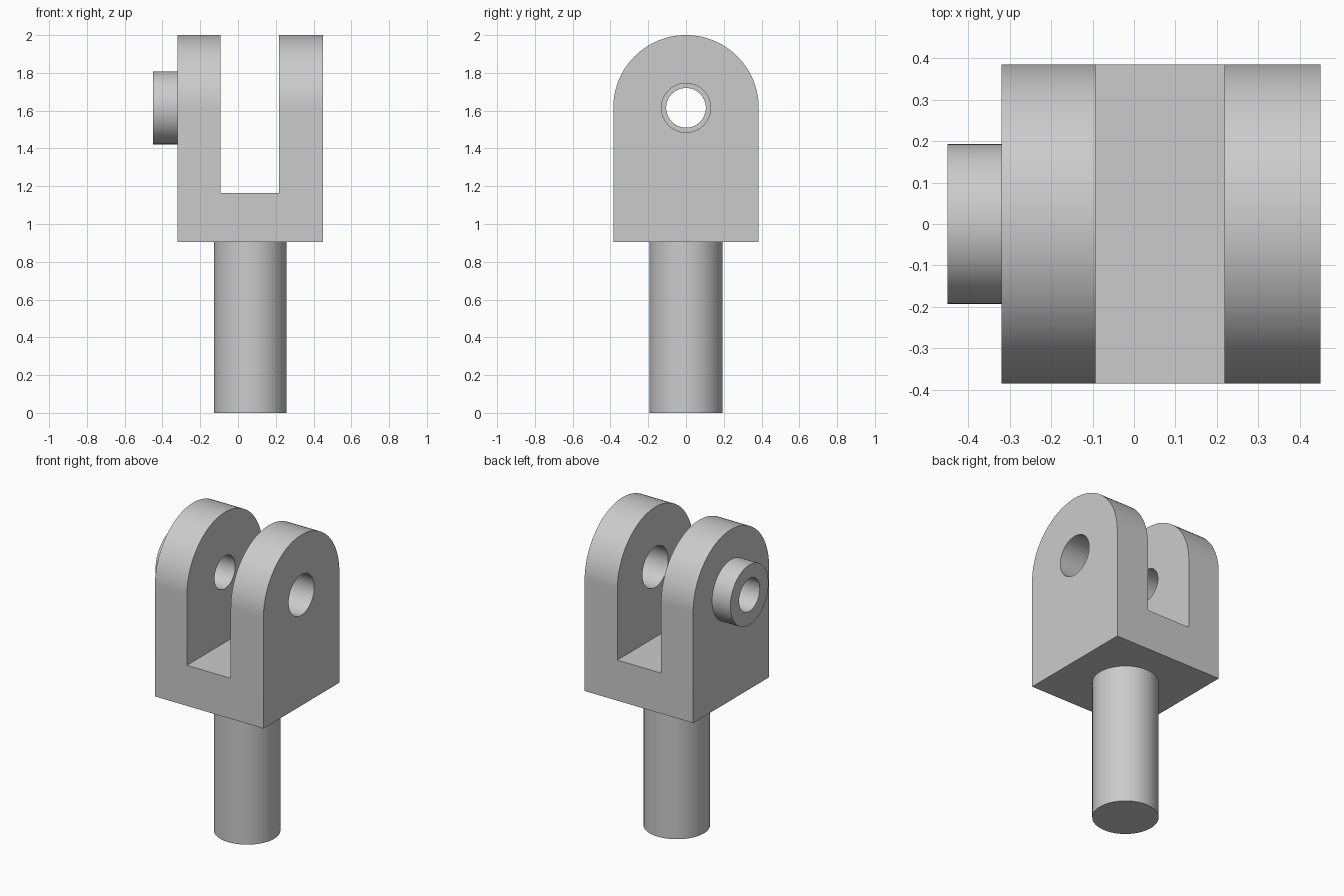
import bpy, bmesh, math
from mathutils import Matrix

cube = bpy.data.objects.get("Cube")
if cube:
    bpy.data.objects.remove(cube, do_unlink=True)

steel = bpy.data.materials.new("plain_grey")
steel.use_nodes = True
GREY = (0.6, 0.6, 0.6, 1)
steel.diffuse_color = GREY
steel.node_tree.nodes["Principled BSDF"].inputs["Base Color"].default_value = GREY

PIN_Z = 1.615            # height of the pin axis
MID_X = 0.065            # centre of the fork and stem
HALF = 0.385             # half width of the fork
STEM_R = 0.193
BASE_Z, FLOOR_Z = 0.905, 1.165


def finish(bm, name):
    bmesh.ops.recalc_face_normals(bm, faces=bm.faces)
    mesh = bpy.data.meshes.new(name)
    bm.to_mesh(mesh)
    bm.free()
    mesh.materials.append(steel)
    obj = bpy.data.objects.new(name, mesh)
    bpy.context.collection.objects.link(obj)
    return obj


def extrude_x(name, profile, x0, x1):
    """Extrude a (y, z) outline from x0 to x1."""
    bm = bmesh.new()
    face = bm.faces.new([bm.verts.new((x0, y, z)) for y, z in profile])
    new = bmesh.ops.extrude_face_region(bm, geom=[face])["geom"]
    verts = [v for v in new if isinstance(v, bmesh.types.BMVert)]
    bmesh.ops.translate(bm, verts=verts, vec=(x1 - x0, 0, 0))
    return finish(bm, name)


def arc(radius, start, end, steps):
    angles = [start + (end - start) * i / steps for i in range(steps + 1)]
    return [(radius * math.cos(a), PIN_Z + radius * math.sin(a)) for a in angles]


def pin_cylinder(name, radius, x0, x1):
    return extrude_x(name, arc(radius, 0, math.tau, 64)[:-1], x0, x1)


def cut(target, cutter):
    mod = target.modifiers.new("cut", 'BOOLEAN')
    mod.operation = 'DIFFERENCE'
    mod.solver = 'EXACT'
    mod.object = cutter
    bpy.context.view_layer.objects.active = target
    bpy.ops.object.modifier_apply(modifier=mod.name)
    bpy.data.objects.remove(cutter, do_unlink=True)


# Fork: arched block with a slot between its two prongs
outline = [(-HALF, BASE_Z), (HALF, BASE_Z)] + arc(HALF, 0, math.pi, 64)
fork = extrude_x("fork", outline, MID_X - HALF, MID_X + HALF)
slot = [(-1, FLOOR_Z), (1, FLOOR_Z), (1, 3), (-1, 3)]
cut(fork, extrude_x("slot_cutter", slot, -0.093, 0.218))

# Boss on the outside of the right prong
boss = pin_cylinder("boss", STEM_R, -0.45, MID_X - HALF)

# Pin holes: wide in the left prong, narrow through the right prong and boss
cut(fork, pin_cylinder("wide_hole_cutter", 0.13, MID_X, 1))
for part in (fork, boss):
    cut(part, pin_cylinder("narrow_hole_cutter", 0.105, -1, MID_X))

# Stem
bm = bmesh.new()
bmesh.ops.create_cone(bm, cap_ends=True, segments=64, radius1=STEM_R, radius2=STEM_R,
                      depth=BASE_Z, matrix=Matrix.Translation((MID_X, 0, BASE_Z / 2)))
stem = finish(bm, "stem")

# Smooth round walls, keep the edges crisp
for part in (fork, boss, stem):
    bpy.ops.object.select_all(action='DESELECT')
    part.select_set(True)
    bpy.context.view_layer.objects.active = part
    bpy.ops.object.shade_smooth_by_angle(angle=math.radians(30))
